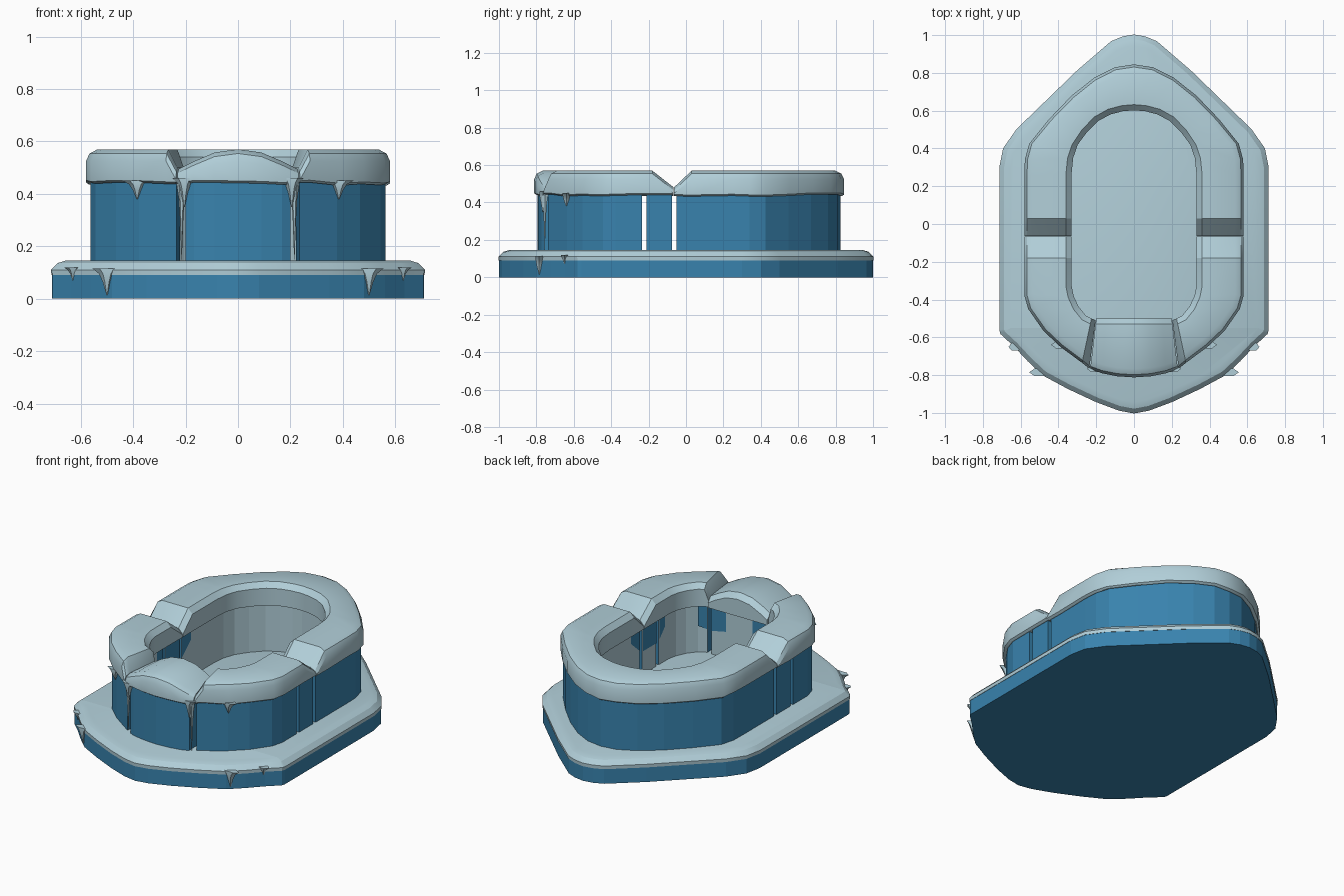
import bpy, bmesh, random
from mathutils import Vector

if "Cube" in bpy.data.objects:
    bpy.data.objects.remove(bpy.data.objects["Cube"])

random.seed(4)


def material(name, rgb):
    m = bpy.data.materials.new(name)
    m.diffuse_color = (*rgb, 1)
    m.use_nodes = True
    m.node_tree.nodes["Principled BSDF"].inputs["Base Color"].default_value = m.diffuse_color
    return m


SNOW = material("pale snow", (0.44, 0.62, 0.69))
BLUE = material("ice blue", (0.04, 0.225, 0.42))


def finish(name, bm, smooth=False):
    bmesh.ops.recalc_face_normals(bm, faces=bm.faces)
    me = bpy.data.meshes.new(name)
    bm.to_mesh(me)
    bm.free()
    me.materials.append(SNOW)
    me.materials.append(BLUE)
    if smooth:
        me.shade_smooth()
        me.set_sharp_from_angle(angle=0.5)
    ob = bpy.data.objects.new(name, me)
    bpy.context.collection.objects.link(ob)
    return ob


def loft(name, rings, edge_mats, cap_mat, smooth=False):
    """Skin closed rings; edge_mats gives the material of each strip (cycled)."""
    bm = bmesh.new()
    vs = [[bm.verts.new(p) for p in r] for r in rings]
    n = len(rings[0])
    for a, b in zip(vs, vs[1:]):
        for i in range(n):
            j = (i + 1) % n
            f = bm.faces.new((a[i], a[j], b[j], b[i]))
            f.material_index = edge_mats[i % len(edge_mats)]
    for r in (vs[0], vs[-1]):
        bm.faces.new(r).material_index = cap_mat
    return finish(name, bm, smooth)


def inset(outline, d):
    out, n = [], len(outline)
    for i, p in enumerate(outline):
        a = (p - outline[i - 1]).normalized()
        b = (outline[(i + 1) % n] - p).normalized()
        na, nb = Vector((-a.y, a.x)), Vector((-b.y, b.x))
        m = (na + nb).normalized()
        out.append(p + m * d / max(m.dot(na), 0.5))
    return out


def at(outline, z):
    return [(p.x, p.y, z) for p in outline]


# base slab: pointed at the back, broken at the front
half = [(0, -1), (.08, -.985), (.2, -.94), (.35, -.87), (.48, -.80), (.56, -.725),
        (.635, -.645), (.705, -.58), (.71, -.56), (.71, .30), (.69, .40), (.62, .50),
        (.3, .81), (.12, .965), (.06, .99), (0, 1)]
base = [Vector(p) for p in half] + [Vector((-x, y)) for x, y in half[-2:0:-1]]
loft("base_slab", [at(base, 0), at(base, .1)], [1], 1)
loft("base_snow", [at(inset(base, -.002), .09), at(inset(base, -.003), .11),
                   at(inset(base, .022), .136), at(inset(base, .055), .146)], [0], 0, True)


# ring pieces: stations are (outer xy, inner xy, top z)
def snow_section(o, i, top):
    o, i = Vector(o), Vector(i)
    d = (i - o).normalized()
    zb = .438 + random.uniform(-.007, .007)
    lo = max(top - .045, .45)
    pts = [(o + d * .012, zb), (o, zb + .008), (o, lo), (o + d * .014, top - .016),
           (o + d * .045, top), (i - d * .03, top), (i, top - .03), (i, .435)]
    return [(p.x, p.y, z) for p, z in pts]


def wall_section(o, i):
    o, i = Vector(o), Vector(i)
    d = (i - o).normalized()
    a, b = o + d * .018, i - d * .02
    return [(a.x, a.y, .13), (a.x, a.y, .46), (b.x, b.y, .46), (b.x, b.y, .13)]


def flip(stations):
    return [((-o[0], o[1]), (-i[0], i[1]), *t) for o, i, *t in stations]


def snow(name, stations):
    loft(name, [snow_section(*s) for s in stations], [0], 0, True)


def wall(name, stations):
    loft(name, [wall_section(*s[:2]) for s in stations], [1, 1, 0, 1], 1)


TOP, LOW = .57, .482
arc = [((.58, .25), (.33, .27), TOP), ((.578, .34), (.322, .35), TOP),
       ((.555, .425), (.298, .42), TOP), ((.45, .555), (.25, .485), TOP),
       ((.33, .68), (.19, .545), TOP), ((.21, .775), (.125, .58), TOP),
       ((.10, .83), (.06, .597), TOP), ((0, .845), (0, .602), TOP)]
notch = [((.58, -.063), (.33, -.063), LOW), ((.58, .03), (.33, .03), TOP)]
side_mid = [((.58, -.38), (.33, -.33), TOP), ((.56, -.45), (.32, -.38), TOP),
            ((.48, -.565), (.295, -.435), TOP), ((.39, -.65), (.255, -.485), TOP)]
side = [((.58, -.067), (.33, -.067), LOW), ((.58, -.18), (.33, -.18), TOP)] + side_mid + [
    ((.275, -.735), (.225, -.50), TOP), ((.237, -.765), (.203, -.51), .50)]
front = [((.232, -.767), (.20, -.50), .495), ((.17, -.79), (.15, -.50), .525),
         ((.09, -.806), (.08, -.50), .558), ((0, -.812), (0, -.50), TOP)]

# back horseshoe
snow("back_snow_cap", notch + arc + flip((notch + arc)[-2::-1]))
end = [((.58, -.05), (.33, -.05))]
wall("back_wall", end + arc + flip((end + arc)[-2::-1]))

# front middle block
snow("front_snow_cap", front + flip(front[-2::-1]))
fw = [((.2, -.775), (.19, -.50))] + front[1:]
wall("front_wall", fw + flip(fw[-2::-1]))

# front quarter blocks and narrow pillars on each side
side_wall = [((.58, -.235), (.33, -.235))] + side_mid + [((.235, -.755), (.22, -.505))]
pillar = [((.58, -.21), (.33, -.21)), ((.58, -.075), (.33, -.075))]
for tag, f in (("right", lambda s: s), ("left", flip)):
    snow(tag + "_snow_cap", f(side))
    wall(tag + "_wall", f(side_wall))
    wall(tag + "_pillar", f(pillar))


# bare ice patches on the inside, below the notches
def patch(name, a, b, zs):
    for s, tag in ((1, "right"), (-1, "left")):
        bm = bmesh.new()
        (ax, ay), (bx, by) = a, b
        pts = [(ax, ay, zs[0]), (bx, by, zs[1]), (bx, by, .44), (ax, ay, .44)]
        bm.faces.new([bm.verts.new((s * x, y, z)) for x, y, z in pts]).material_index = 1
        finish(tag + "_" + name, bm)


patch("pillar_patch", (.346, -.21), (.346, -.075), (.29, .29))
patch("back_patch", (.346, -.05), (.346, .04), (.30, .38))
patch("quarter_patch", (.346, -.235), (.346, -.29), (.30, .36))
patch("front_patch", (.19, -.516), (.09, -.516), (.29, .31))
patch("corner_patch", (.22, -.52), (.262, -.492), (.29, .31))


# icicles hanging from the snow edges
def icicle(name, x, y, top, bottom, width):
    for s, tag in ((1, "right"), (-1, "left")):
        rings = []
        for k, r in ((0, 1), (.2, .55), (.5, .3), (1, .04)):
            z = top + (bottom - top) * k
            w = width * r
            t = min(w, .022)
            rings.append([(s * (x + w * cx), y + t * cy, z) for cx, cy in
                          ((1, 0), (.5, .87), (-.5, .87), (-1, 0), (-.5, -.87), (.5, -.87))])
        loft(tag + "_" + name, rings, [0], 0, True)


icicle("base_icicle", .50, -.785, .115, .015, .055)
icicle("base_edge_drip", .63, -.65, .12, .07, .035)
icicle("cap_icicle", .385, -.64, .45, .38, .055)
icicle("front_icicle", .205, -.765, .46, .35, .045)
icicle("gap_icicle", .215, -.755, .44, .15, .02)
